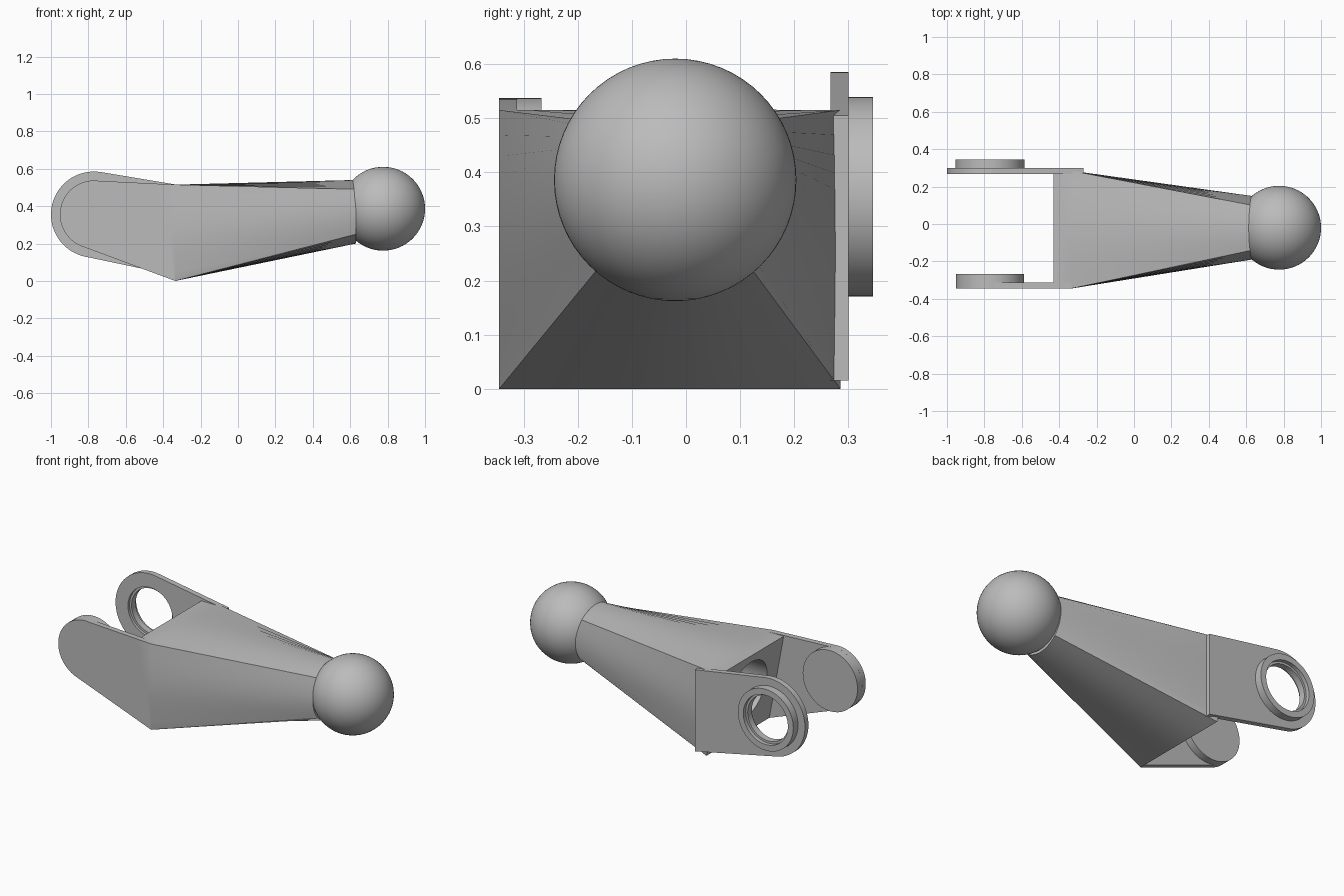
import bpy, bmesh, math
from mathutils import Matrix

if "Cube" in bpy.data.objects:
    bpy.data.objects.remove(bpy.data.objects["Cube"])

grey = bpy.data.materials.new("plain grey")
grey.use_nodes = True
colour = (0.5, 0.5, 0.5, 1)
grey.diffuse_color = colour
grey.node_tree.nodes["Principled BSDF"].inputs["Base Color"].default_value = colour

PIN_X, PIN_Z = -0.77, 0.355
BOSS_R = 0.182


def finish(name, bm):
    bmesh.ops.recalc_face_normals(bm, faces=bm.faces)
    mesh = bpy.data.meshes.new(name)
    bm.to_mesh(mesh)
    bm.free()
    mesh.materials.append(grey)
    obj = bpy.data.objects.new(name, mesh)
    bpy.context.collection.objects.link(obj)
    return obj


def prism(name, outline, y0, y1):
    """Extrude an x-z outline from y0 to y1."""
    bm = bmesh.new()
    face = bm.faces.new([bm.verts.new((x, y0, z)) for x, z in outline])
    new = bmesh.ops.extrude_face_region(bm, geom=[face])["geom"]
    bmesh.ops.translate(bm, vec=(0, y1 - y0, 0),
                        verts=[v for v in new if isinstance(v, bmesh.types.BMVert)])
    return finish(name, bm)


def arc(radius, start, end, steps=40):
    angles = [math.radians(start + (end - start) * i / steps) for i in range(steps + 1)]
    return [(PIN_X + radius * math.cos(a), PIN_Z + radius * math.sin(a)) for a in angles]


def disc(name, radius, y0, y1):
    return prism(name, arc(radius, 0, 360, 64)[:-1], y0, y1)


def cut(obj, cutter):
    mod = obj.modifiers.new("cut", "BOOLEAN")
    mod.operation = "DIFFERENCE"
    mod.solver = "EXACT"
    mod.object = cutter
    bpy.context.view_layer.objects.active = obj
    bpy.ops.object.modifier_apply(modifier=mod.name)


# Arm: rectangular yoke end lofted to a round neck
N = 64
Y0, Y1, TOP = -0.345, 0.285, 0.515


def box_ring(slant):
    ring = []
    for i in range(N):
        a = 2 * math.pi * i / N
        c, s = math.cos(a), math.sin(a)
        k = max(abs(c), abs(s))
        y = (Y0 + Y1) / 2 + (Y1 - Y0) / 2 * c / k
        z = TOP / 2 + TOP / 2 * s / k
        ring.append((-0.335 - slant * z / TOP, y, z))
    return ring


neck = [(0.63, -0.02 + 0.17 * math.cos(2 * math.pi * i / N),
         0.37 + 0.17 * math.sin(2 * math.pi * i / N)) for i in range(N)]
bm = bmesh.new()
rings = [[bm.verts.new(p) for p in r] for r in (box_ring(0.095), box_ring(0.0), neck)]
# the two yoke rings share the bottom edge
for a, b in zip(rings, rings[1:]):
    for i in range(N):
        j = (i + 1) % N
        bm.faces.new((a[i], a[j], b[j], b[i]))
bm.faces.new(rings[0])
bm.faces.new(rings[-1])
bmesh.ops.remove_doubles(bm, verts=bm.verts, dist=0.0005)
arm = finish("arm", bm)

# Round recess in the yoke end of the arm
bm = bmesh.new()
bmesh.ops.create_cone(bm, cap_ends=True, segments=48, radius1=0.19, radius2=0.19, depth=0.6,
                      matrix=Matrix.Translation((-0.4, -0.02, 0.28)) @ Matrix.Rotation(math.pi / 2, 4, "Y"))
recess = finish("recess_cutter", bm)
cut(arm, recess)

# Ball end
bm = bmesh.new()
bmesh.ops.create_uvsphere(bm, u_segments=64, v_segments=32, radius=0.224,
                          matrix=Matrix.Translation((0.776, -0.02, 0.386)))
ball = finish("ball", bm)

# Front fork plate with its inner boss
front_plate = prism("front_plate",
                    [(-0.335, 0), (-0.335, TOP)] + arc(BOSS_R, 92, 247), Y0, -0.312)
front_boss = disc("front_boss", BOSS_R, -0.343, -0.267)

# Back fork plate with its outer ring boss
back_plate = prism("back_plate",
                   [(-0.27, 0.015), (-0.27, 0.505)] + arc(0.23, 81, 260), 0.267, 0.3)
back_boss = disc("back_boss", BOSS_R + 0.002, 0.3, 0.345)

# Stepped pin hole through plate and ring
cutters = [disc("pin_cutter", 0.135, 0.2, 0.4),
           disc("inner_step_cutter", 0.148, 0.2, 0.283),
           disc("outer_step_cutter", 0.148, 0.322, 0.4)]
for part in (back_plate, back_boss):
    for cutter in cutters:
        cut(part, cutter)
for helper in cutters + [recess]:
    bpy.data.objects.remove(helper)

# Smooth curved surfaces, keep hard edges
bpy.ops.object.select_all(action="DESELECT")
for part in (arm, ball, front_plate, front_boss, back_plate, back_boss):
    part.select_set(True)
bpy.context.view_layer.objects.active = arm
bpy.ops.object.shade_smooth_by_angle(angle=math.radians(25))
